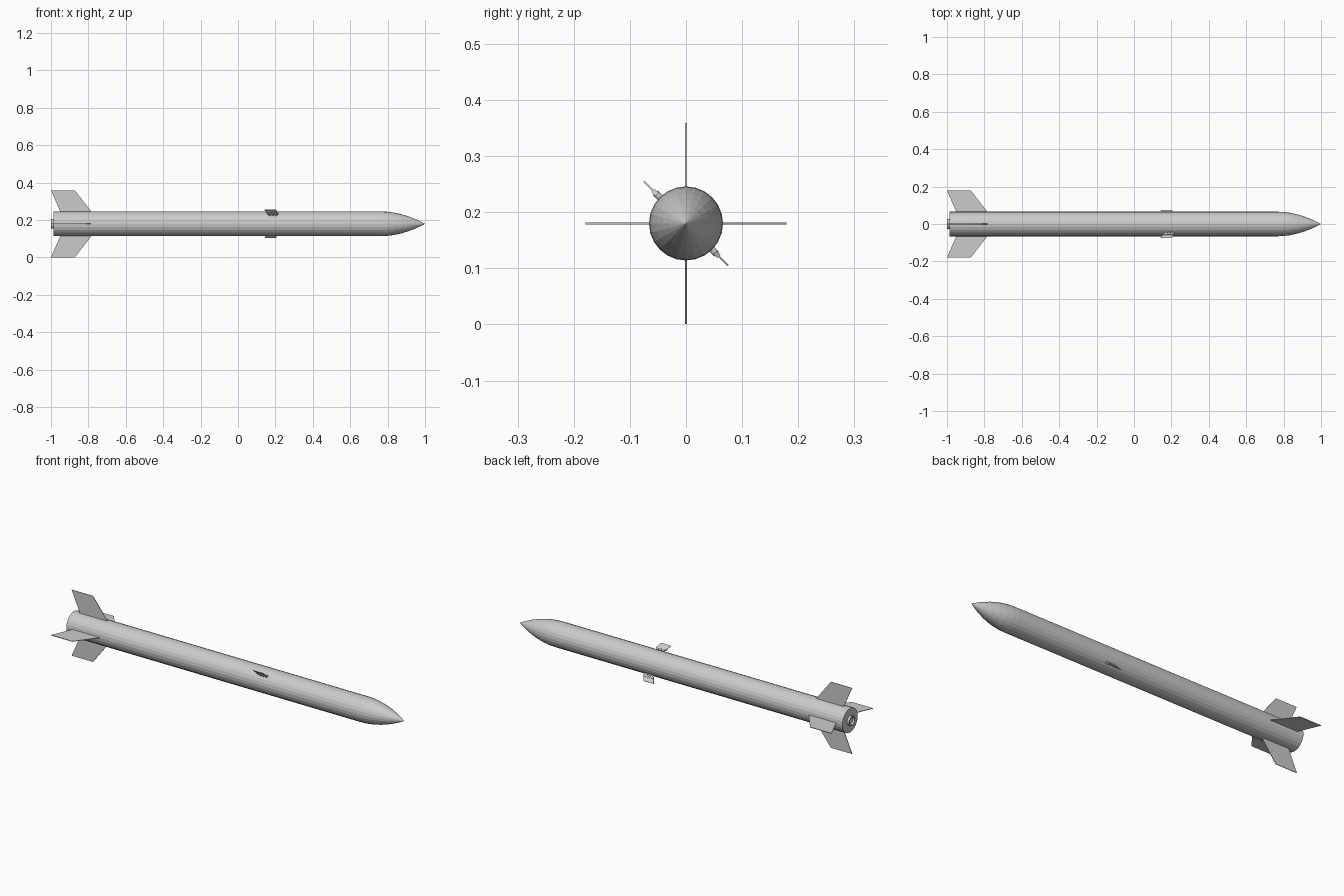
import bpy, bmesh, math
from mathutils import Matrix

if "Cube" in bpy.data.objects:
    bpy.data.objects.remove(bpy.data.objects["Cube"])

AXIS = Matrix.Translation((0, 0, 0.18))
SIDES = 24


def finish(name, bm, angle=0.0):
    """Turn a bmesh into an object rolled around the missile axis."""
    bmesh.ops.recalc_face_normals(bm, faces=bm.faces)
    bm.transform(AXIS @ Matrix.Rotation(angle, 4, 'X'))
    me = bpy.data.meshes.new(name)
    bm.to_mesh(me)
    bm.free()
    ob = bpy.data.objects.new(name, me)
    bpy.context.collection.objects.link(ob)
    return ob


def lathe(name, profile, sides=SIDES):
    """Revolve (x, radius) points around the x axis; radius 0 closes the end."""
    bm = bmesh.new()
    verts = [bm.verts.new((x, 0, r)) for x, r in profile]
    edges = [bm.edges.new(p) for p in zip(verts, verts[1:])]
    bmesh.ops.spin(bm, geom=verts + edges, cent=(0, 0, 0), axis=(1, 0, 0),
                   angle=math.tau, steps=sides, use_merge=True)
    bmesh.ops.remove_doubles(bm, verts=bm.verts, dist=1e-5)
    return finish(name, bm)


def plate(name, outline, thickness, angle):
    """Thin plate from an (x, radius) outline, centred on its plane."""
    bm = bmesh.new()
    face = bm.faces.new([bm.verts.new((x, -thickness / 2, z)) for x, z in outline])
    ext = bmesh.ops.extrude_face_region(bm, geom=[face])
    moved = [v for v in ext['geom'] if isinstance(v, bmesh.types.BMVert)]
    bmesh.ops.translate(bm, verts=moved, vec=(0, thickness, 0))
    return finish(name, bm, angle)


def post(name, x, radius, low, high, angle):
    """Small round post standing radially off the body."""
    bm = bmesh.new()
    bmesh.ops.create_cone(bm, cap_ends=True, segments=12, radius1=radius,
                          radius2=radius, depth=high - low,
                          matrix=Matrix.Translation((x, 0, (low + high) / 2)))
    return finish(name, bm, angle)


# Body tube with a curved nose
R = 0.066
nose = [(0.76 + 0.24 * t, R * (1 - t ** 2))
        for t in (0, 0.15, 0.3, 0.45, 0.6, 0.75, 0.88, 0.96, 1)]
lathe("body", [(-0.987, 0), (-0.987, R)] + nose)

# Exhaust nozzle
lathe("nozzle", [(-0.98, 0.026), (-1.0, 0.026), (-1.0, 0.021), (-0.991, 0.017), (-0.991, 0)])

# Four swept tail fins
FIN = [(-0.948, 0.06), (-0.78, 0.06), (-0.872, 0.179), (-1.0, 0.179)]
for i in range(4):
    plate(f"tail_fin_{i + 1}", FIN, 0.003, i * math.pi / 2)

# Pair of small control fins on diagonal mounts
CANARD = [(0.158, 0.074), (0.216, 0.074), (0.203, 0.106), (0.142, 0.106)]
for i in range(2):
    a = math.pi / 4 + i * math.pi
    plate(f"control_fin_{i + 1}", CANARD, 0.003, a)
    plate(f"control_fin_root_{i + 1}",
          [(0.158, 0.073), (0.216, 0.073), (0.212, 0.083), (0.154, 0.083)], 0.008, a)
    for j, x in enumerate((0.17, 0.187, 0.204)):
        post(f"control_fin_post_{i + 1}_{j + 1}", x, 0.006, 0.06, 0.077, a)
